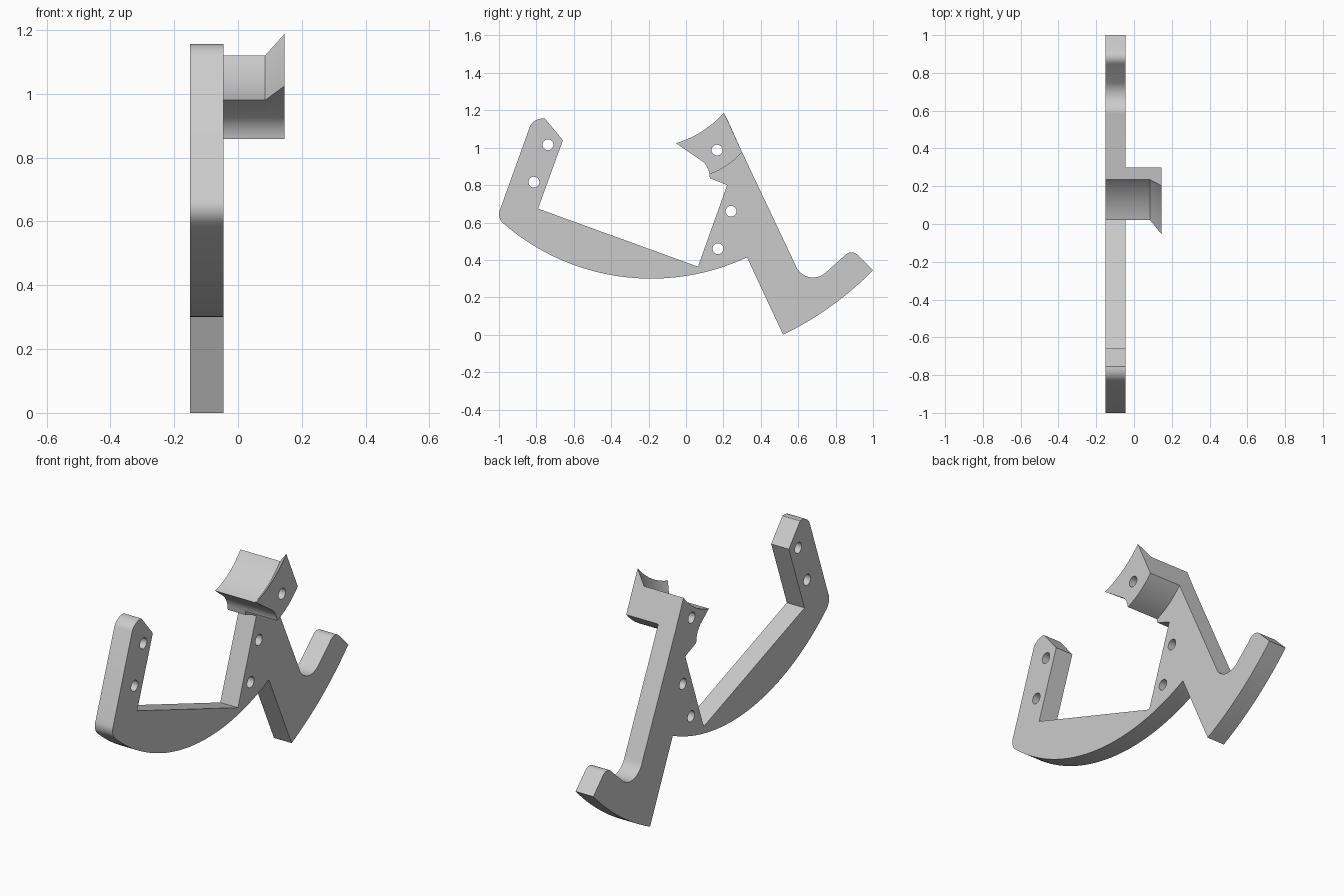
import bpy, bmesh, math
from mathutils import Vector, Matrix

if "Cube" in bpy.data.objects:
    bpy.data.objects.remove(bpy.data.objects["Cube"])


def arc(a, b, c, n=12):
    """Points on the circle from a through b to c (y, z)."""
    (ax, ay), (bx, by), (cx, cy) = a, b, c
    d = 2 * (ax * (by - cy) + bx * (cy - ay) + cx * (ay - by))
    sa, sb, sc = ax * ax + ay * ay, bx * bx + by * by, cx * cx + cy * cy
    ux = (sa * (by - cy) + sb * (cy - ay) + sc * (ay - by)) / d
    uy = (sa * (cx - bx) + sb * (ax - cx) + sc * (bx - ax)) / d
    r = math.hypot(ax - ux, ay - uy)
    t0, tb, t1 = (math.atan2(p[1] - uy, p[0] - ux) for p in (a, b, c))
    tau = 2 * math.pi
    sweep = (t1 - t0) % tau
    if (tb - t0) % tau > sweep:
        sweep -= tau
    return [(ux + r * math.cos(t0 + sweep * i / n),
             uy + r * math.sin(t0 + sweep * i / n)) for i in range(n + 1)]


def loft(name, sections):
    """Closed solid through (x, profile) sections with equal point counts."""
    bm = bmesh.new()
    rings = [[bm.verts.new((x, y, z)) for y, z in prof] for x, prof in sections]
    for r, s in zip(rings, rings[1:]):
        for i in range(len(r)):
            j = (i + 1) % len(r)
            bm.faces.new((r[i], r[j], s[j], s[i]))
    bm.faces.new(rings[0])
    bm.faces.new(rings[-1])
    bmesh.ops.recalc_face_normals(bm, faces=bm.faces)
    return to_object(name, bm)


def to_object(name, bm):
    me = bpy.data.meshes.new(name)
    bm.to_mesh(me)
    bm.free()
    ob = bpy.data.objects.new(name, me)
    bpy.context.collection.objects.link(ob)
    return ob


def boolean(ob, other, op):
    mod = ob.modifiers.new(op, 'BOOLEAN')
    mod.operation, mod.solver, mod.object = op, 'EXACT', other
    bpy.context.view_layer.objects.active = ob
    bpy.ops.object.modifier_apply(modifier=mod.name)
    bpy.data.objects.remove(other)


X0, X1, X2, X3 = -0.15, -0.045, 0.085, 0.145

# Shared cradle curves: concave seat and hollow underside
seat = arc((0.02, 0.98), (0.135, 1.03), (0.235, 1.12))
under = arc((0.125, 0.858), (0.116, 0.89), (0.09, 0.925), 6)

# Flat bracket outline
outline = (
    [(-0.658, 1.04), (-0.791, 0.674), (0.064, 0.364), (0.22, 0.80), (0.128, 0.837)]
    + under + seat + [(0.30, 0.976)]
    + arc((0.583, 0.377), (0.66, 0.308), (0.75, 0.335))
    + arc((0.845, 0.42), (0.888, 0.44), (0.922, 0.423), 8)
    + arc((1.0, 0.345), (0.786, 0.16), (0.519, 0.0), 16)
    + arc((0.326, 0.414), (-0.2, 0.30), (-0.965, 0.585), 32)
    + arc((-0.978, 0.596), (-0.998, 0.63), (-0.992, 0.675), 6)
    + arc((-0.834, 1.115), (-0.806, 1.145), (-0.754, 1.155), 6))
bracket = loft("bracket", [(X0, outline), (X1, outline)])

# Cradle block standing out sideways, its seat flaring at the outer edge
base = arc((0.30, 0.976), (0.222, 0.907), (0.125, 0.858))
n = len(seat) - 1
flared = [(y - 0.073 + 0.041 * i / n, z + 0.044 + 0.023 * i / n)
          for i, (y, z) in enumerate(seat)]
rest = base[:-1] + under
cradle = loft("cradle", [(X1, rest + seat), (X2, rest + seat), (X3, rest + flared)])
boolean(bracket, cradle, 'UNION')

# Screw holes
bm = bmesh.new()
for y, z in [(-0.738, 1.016), (-0.813, 0.816), (0.241, 0.66), (0.171, 0.46), (0.166, 0.987)]:
    bmesh.ops.create_cone(bm, cap_ends=True, segments=32, radius1=0.029, radius2=0.029,
                          depth=1, matrix=Matrix.Translation((0, y, z)) @ Matrix.Rotation(math.pi / 2, 4, 'Y'))
holes = to_object("hole_cutters", bm)
holes.hide_render = True
boolean(bracket, holes, 'DIFFERENCE')

# Smooth curves, crisp edges
bpy.context.view_layer.objects.active = bracket
bracket.select_set(True)
bpy.ops.object.shade_smooth_by_angle(angle=math.radians(25))
